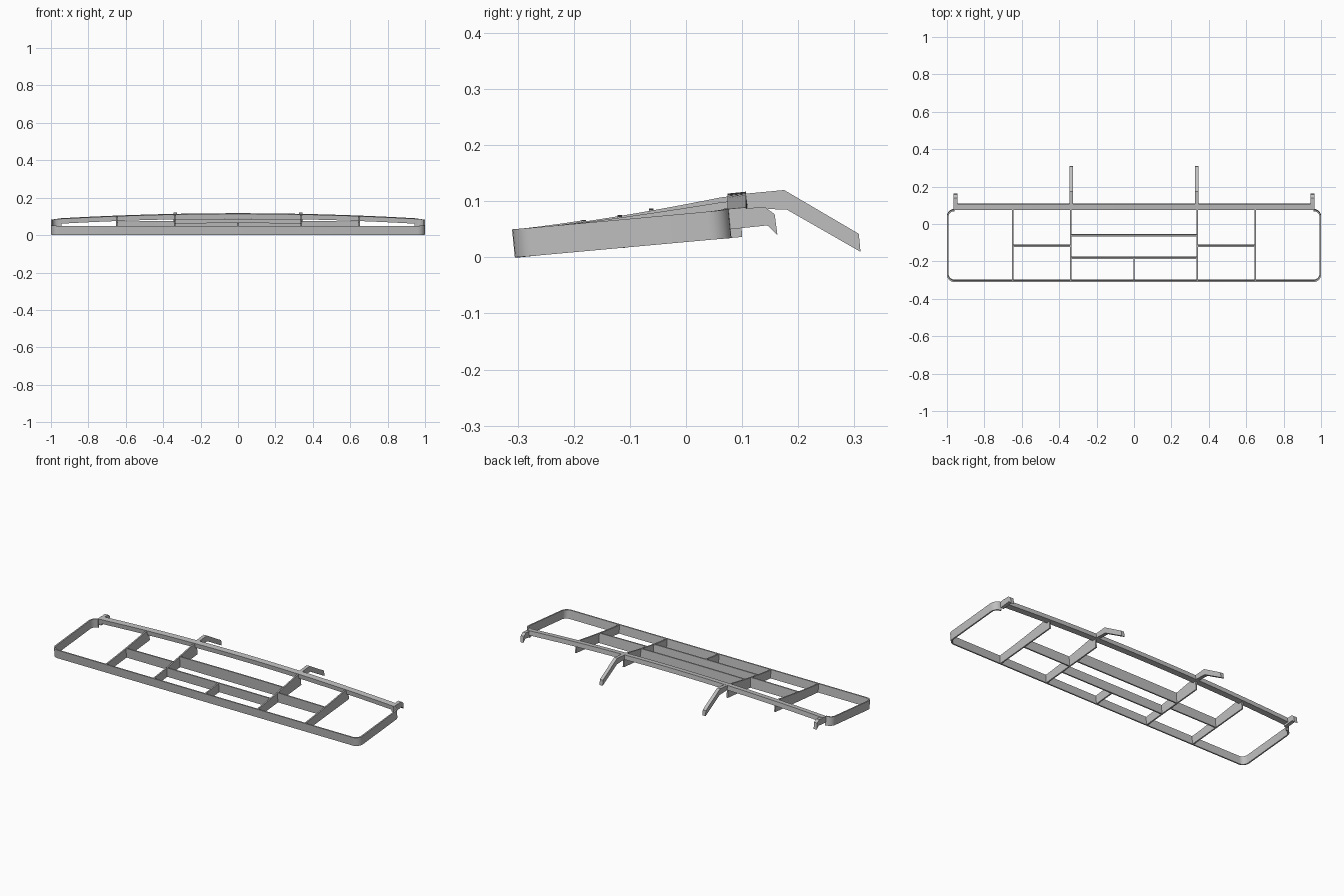
import bpy, bmesh, math
from mathutils import Vector

old = bpy.data.objects.get("Cube")
if old:
    bpy.data.objects.remove(old, do_unlink=True)

grey = bpy.data.materials.new("plain grey")
grey.use_nodes = True
COLOUR = (0.52, 0.52, 0.52, 1)
grey.diffuse_color = COLOUR
grey.node_tree.nodes["Principled BSDF"].inputs["Base Color"].default_value = COLOUR

FRONT, BACK = -0.301, 0.077     # wall centre lines
SLOPE, LEAN, THICK, HEIGHT = 0.091, 0.1, 0.008, 0.05


def floor_z(y):
    return max(0, SLOPE * (y - FRONT))


def top_z(x, y):
    """Top surface: a tilted plane that bows upwards towards the back rail."""
    t = min(1, max(0, (y - FRONT) / (BACK - FRONT)))
    return floor_z(y) + HEIGHT + 0.03 * (1 - min(1, x * x)) * t ** 1.6


def sweep(name, sections):
    """Skin equal-length cross sections and cap both ends."""
    bm = bmesh.new()
    rings = [[bm.verts.new(p) for p in s] for s in sections]
    n = len(rings[0])
    for a, b in zip(rings, rings[1:]):
        for i in range(n):
            j = (i + 1) % n
            bm.faces.new((a[i], a[j], b[j], b[i]))
    bm.faces.new(rings[0])
    bm.faces.new(rings[-1])
    bmesh.ops.recalc_face_normals(bm, faces=bm.faces)
    mesh = bpy.data.meshes.new(name)
    bm.to_mesh(mesh)
    bm.free()
    mesh.materials.append(grey)
    ob = bpy.data.objects.new(name, mesh)
    bpy.context.collection.objects.link(ob)
    bpy.ops.object.select_all(action='DESELECT')
    ob.select_set(True)
    bpy.context.view_layer.objects.active = ob
    bpy.ops.object.shade_smooth_by_angle(angle=math.radians(30))
    return ob


def wall(name, path, drop=0.0):
    """Thin upright strip along a plan path, leaning square to the tilted base."""
    pts = [Vector(p) for p in path]
    sections = []
    for i, p in enumerate(pts):
        d = (pts[min(i + 1, len(pts) - 1)] - pts[max(i - 1, 0)]).normalized()
        off = Vector((-d.y, d.x)) * THICK / 2
        lo, hi = floor_z(p.y), top_z(p.x, p.y) - drop
        a, b = p + off, p - off
        lean = LEAN * HEIGHT
        sections.append([(a.x, a.y, lo), (b.x, b.y, lo),
                         (b.x, b.y - lean, hi), (a.x, a.y - lean, hi)])
    return sweep(name, sections)


def line(a, b, n=12):
    a, b = Vector(a), Vector(b)
    return [a.lerp(b, i / n) for i in range(n + 1)]


def corner(cx, cy, start, r=0.035, n=6):
    return [(cx + r * math.cos(start + i * math.pi / 2 / n),
             cy + r * math.sin(start + i * math.pi / 2 / n)) for i in range(n + 1)]


# Outer band: front and sides with rounded corners, open behind the rail
R, SIDE = 0.035, 0.996
cx = SIDE - R
band = (corner(-cx, BACK - R, math.pi / 2) + corner(-cx, FRONT + R, math.pi)
        + corner(cx, FRONT + R, 1.5 * math.pi) + corner(cx, BACK - R, 0))
wall("outer_band", band)

# Dividers running front to back, and the outer cross bars
for side, s in (("left", 1), ("right", -1)):
    wall(side + "_inner_divider", line((s * 0.338, FRONT), (s * 0.338, 0.1)), 0.002)
    wall(side + "_outer_divider", line((s * 0.648, FRONT), (s * 0.648, 0.1)), 0.002)
    wall(side + "_cross_bar", line((s * 0.338, -0.113), (s * 0.648, -0.113)))

# Middle cross bars and short front divider
wall("rear_cross_bar", line((-0.338, -0.057), (0.338, -0.057), 24))
wall("front_cross_bar", line((-0.338, -0.177), (0.338, -0.177), 24))
wall("short_divider", line((0, FRONT), (0, -0.177)))

# Arched back rail
rail = []
for i in range(41):
    x = -0.965 + 1.93 * i / 40
    f, b = top_z(x, 0.074), top_z(x, 0.107)
    rail.append([(x, 0.074, f), (x, 0.107, b), (x, 0.11, b - 0.026), (x, 0.077, f - 0.026)])
sweep("back_rail", rail)

# Hooks behind the rail, as side profiles (y, z)
LONG_HOOK = [(0.1, 0.113), (0.175, 0.12), (0.308, 0.042),
             (0.311, 0.01), (0.18, 0.085), (0.1, 0.088)]
SHORT_HOOK = [(0.076, 0.085), (0.14, 0.09), (0.158, 0.077),
              (0.163, 0.04), (0.145, 0.057), (0.079, 0.05)]
for side, s in (("left", 1), ("right", -1)):
    for kind, x, prof in (("long", 0.335, LONG_HOOK), ("short", 0.955, SHORT_HOOK)):
        sweep(f"{side}_{kind}_hook",
              [[(s * x + d, y, z) for y, z in prof] for d in (-0.01, 0.01)])
